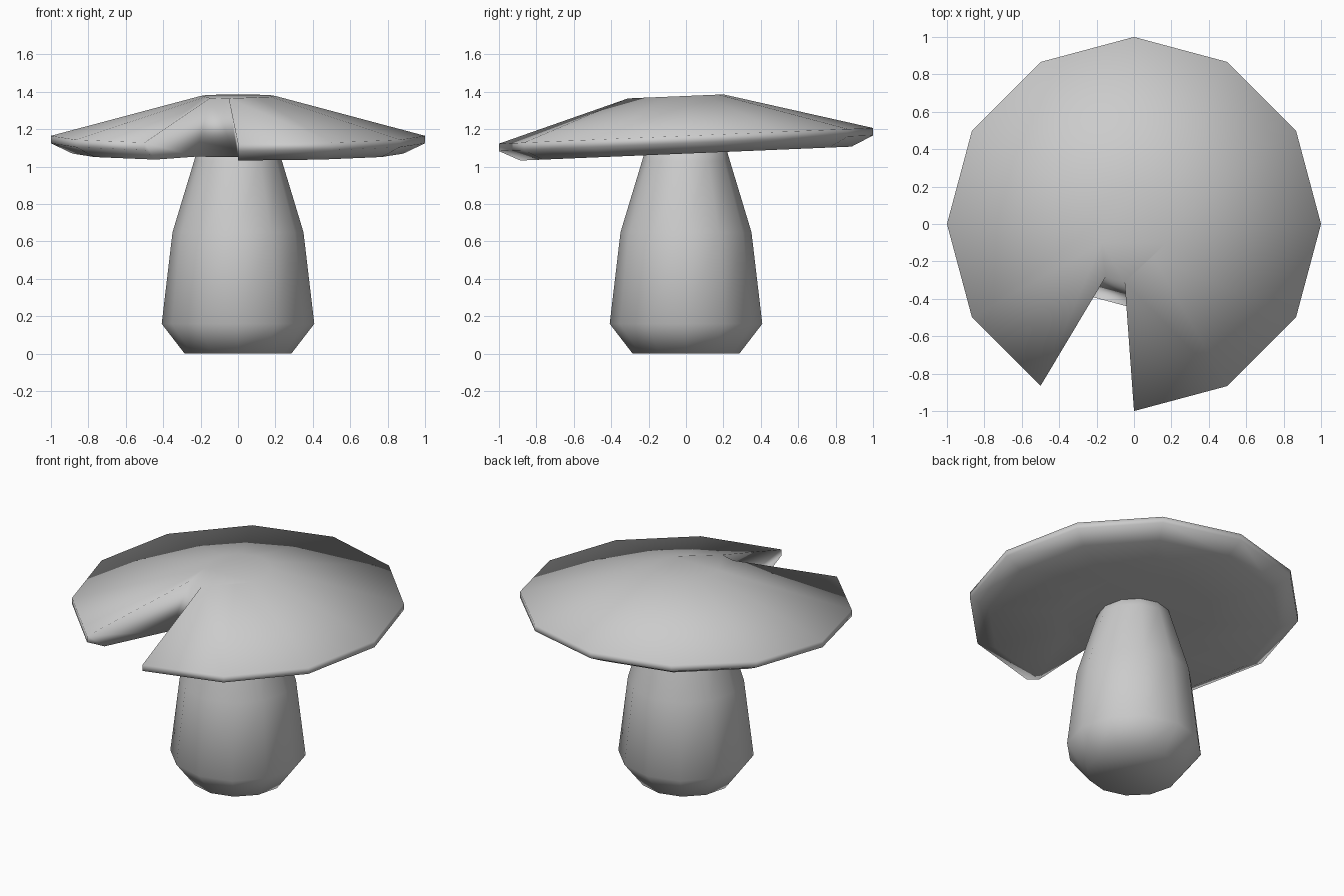
import bpy, bmesh, math

if "Cube" in bpy.data.objects:
    bpy.data.objects.remove(bpy.data.objects["Cube"])

N = 12
TILT = 0.042


def finish(name, bm):
    bmesh.ops.recalc_face_normals(bm, faces=bm.faces[:])
    me = bpy.data.meshes.new(name)
    bm.to_mesh(me)
    bm.free()
    for p in me.polygons:
        p.use_smooth = True
    ob = bpy.data.objects.new(name, me)
    bpy.context.collection.objects.link(ob)
    return ob


def lathe_rings(bm, profile, tilt=0.0):
    rings = []
    for r, z in profile:
        ring = []
        for i in range(N):
            a = 2 * math.pi * i / N
            x, y = r * math.cos(a), r * math.sin(a)
            ring.append(bm.verts.new((x, y, z + tilt * y)))
        rings.append(ring)
    return rings


def skin(bm, rings, skip=()):
    for lo, hi in zip(rings, rings[1:]):
        for i in range(N):
            if i not in skip:
                j = (i + 1) % N
                bm.faces.new((lo[i], lo[j], hi[j], hi[i]))
    bm.faces.new(rings[0])
    bm.faces.new(rings[-1])


# Stem: bulging twelve-sided lathe
bm = bmesh.new()
skin(bm, lathe_rings(bm, [(0.285, 0.005), (0.408, 0.16), (0.35, 0.65), (0.235, 1.03), (0.205, 1.13)]))
for v in bm.verts:
    if v.co.z < 0.01:
        v.co.z = 0
finish("stem", bm)

# Cap: tilted shallow cone with one of its twelve segments left out
bm = bmesh.new()
rings = lathe_rings(bm, [(0.2, 1.378), (1.0, 1.165), (1.0, 1.125), (0.885, 1.07), (0.45, 1.07)], TILT)
A, B = 8, 9
for i, (x, y) in ((A, (-0.15, -0.28)), (B, (-0.05, -0.31))):
    rings[0][i].co = (x, y, 1.378 + TILT * y)
skin(bm, rings, skip=(A,))

# Notch: two side walls and the sloping back wall
for i in (A, B):
    bm.faces.new([ring[i] for ring in rings])
bm.faces.new((rings[0][A], rings[0][B], rings[-1][B], rings[-1][A]))
finish("cap", bm)
